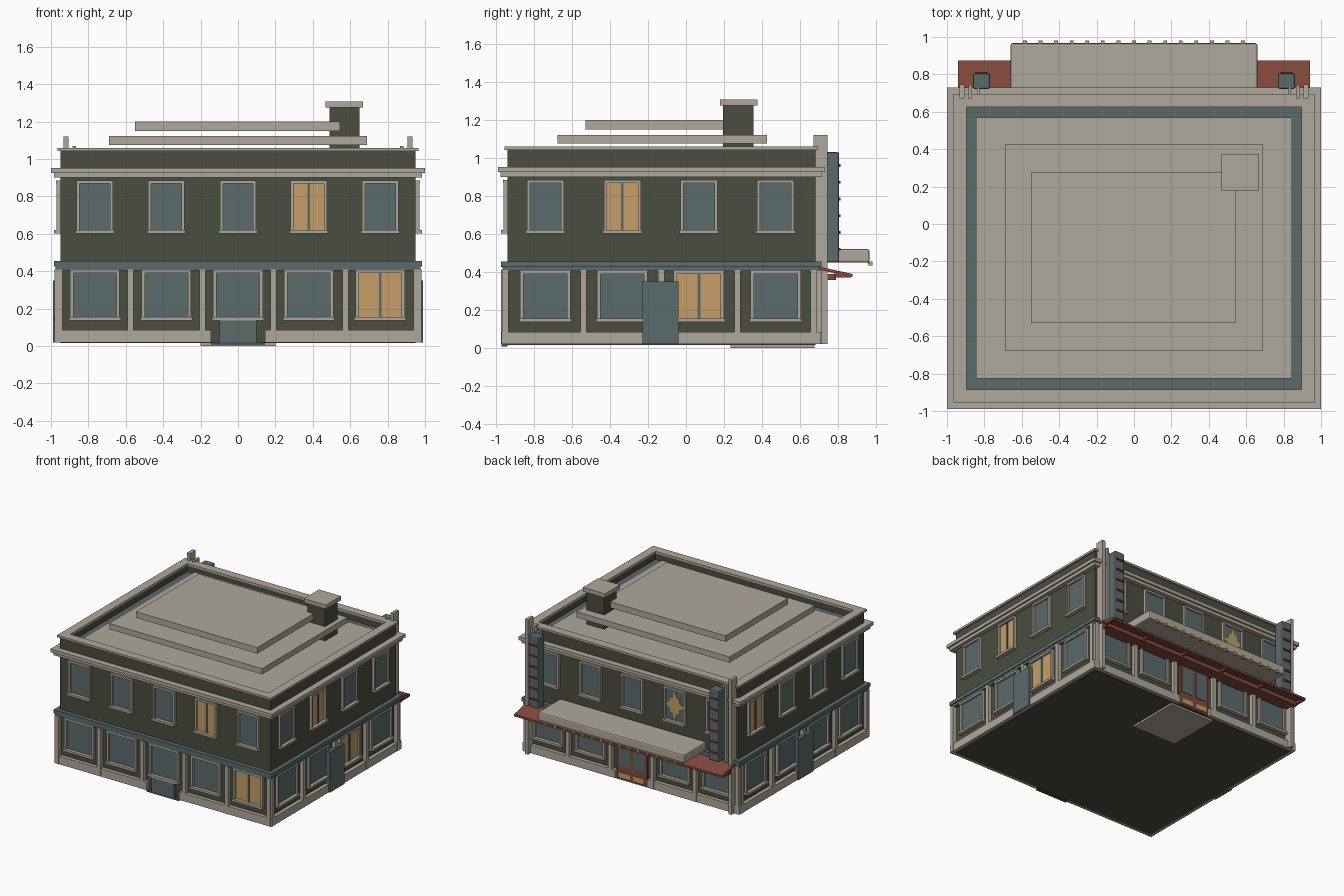
import bpy, bmesh, math
from mathutils import Matrix, Vector

if "Cube" in bpy.data.objects:
    bpy.data.objects.remove(bpy.data.objects["Cube"])

COL = {"stone": (0.43, 0.395, 0.33), "dark_green": (0.068, 0.075, 0.05),
       "slate_teal": (0.105, 0.147, 0.147), "amber": (0.56, 0.34, 0.135),
       "brick_red": (0.225, 0.065, 0.045), "bright_red": (0.30, 0.02, 0.025)}
MATS = {}
for n, c in COL.items():
    MATS[n] = bpy.data.materials.new(n)
    MATS[n].diffuse_color = (*c, 1)

parts = {}


def bm_for(name, mat):
    return parts.setdefault(name, (bmesh.new(), mat))[0]


def box(name, mat, x0, x1, y0, y1, z0, z1):
    m = Matrix.Translation(((x0 + x1) / 2, (y0 + y1) / 2, (z0 + z1) / 2)) @ \
        Matrix.Diagonal((abs(x1 - x0), abs(y1 - y0), abs(z1 - z0), 1))
    bmesh.ops.create_cube(bm_for(name, mat), size=1, matrix=m)


def prism(name, mat, pts, axis, a, b):
    """Extrude a 2D profile along x (points are y,z) or y (points are x,z)."""
    bm = bm_for(name, mat)
    mk = (lambda p, t: (t, p[0], p[1])) if axis == 'x' else (lambda p, t: (p[0], t, p[1]))
    lo, hi = [[bm.verts.new(mk(p, t)) for p in pts] for t in (a, b)]
    fs = [bm.faces.new(lo), bm.faces.new(hi[::-1])]
    for i in range(len(pts)):
        j = (i + 1) % len(pts)
        fs.append(bm.faces.new((lo[j], lo[i], hi[i], hi[j])))
    bmesh.ops.recalc_face_normals(bm, faces=fs)


# Building footprint
HX, Y0, Y1 = 0.95, -0.94, 0.68


def wall(name, mat, f, u0, u1, z0, z1, d0, d1):
    """Box on a facade: u along the wall, d outward from it."""
    if f == 'F':
        box(name, mat, u0, u1, Y0 - d1, Y0 - d0, z0, z1)
    elif f == 'B':
        box(name, mat, u0, u1, Y1 + d0, Y1 + d1, z0, z1)
    elif f == 'R':
        box(name, mat, HX + d0, HX + d1, u0, u1, z0, z1)
    else:
        box(name, mat, -HX - d1, -HX - d0, u0, u1, z0, z1)


def layer(name, mat, o, z0, z1):
    box(name, mat, -HX - o, HX + o, Y0 - o, Y1 + o, z0, z1)


def ring(name, mat, o, i, z0, z1):
    box(name, mat, -HX - o, HX + o, Y0 - o, Y0 + i, z0, z1)
    box(name, mat, -HX - o, HX + o, Y1 - i, Y1 + o, z0, z1)
    for s in (-1, 1):
        box(name, mat, s * (HX - i), s * (HX + o), Y0 + i, Y1 - i, z0, z1)


# Main mass, belt, cornice and parapet
layer("main_walls", "dark_green", 0, 0.015, 0.98)
layer("belt_course", "slate_teal", 0.026, 0.405, 0.425)
layer("belt_course", "slate_teal", 0.034, 0.425, 0.455)
layer("cornice", "stone", 0.035, 0.90, 0.925)
layer("cornice", "stone", 0.05, 0.925, 0.952)
ring("parapet", "dark_green", 0, 0.05, 0.95, 1.045)
ring("parapet_cap", "stone", 0.015, 0.055, 1.043, 1.06)

# Roof deck, raised slabs and chimney
box("roof_gutter", "slate_teal", -0.9, 0.9, -0.89, 0.63, 0.97, 0.99)
box("roof_deck", "stone", -0.845, 0.845, -0.825, 0.57, 0.98, 1.005)
box("roof_slab_lower", "stone", -0.69, 0.69, -0.675, 0.425, 1.075, 1.122)
box("roof_slab_upper", "stone", -0.55, 0.545, -0.53, 0.275, 1.15, 1.20)
box("chimney", "dark_green", 0.49, 0.65, 0.195, 0.355, 1.0, 1.28)
box("chimney_cap", "stone", 0.468, 0.668, 0.18, 0.375, 1.275, 1.308)

# Plinth, with gaps at the front and back doors
for f in "FB":
    for s in (-1, 1):
        u = sorted((s * 0.145, s * 0.98))
        wall("plinth", "stone", f, u[0], u[1], 0.02, 0.085, 0, 0.03)
for f in "LR":
    wall("plinth", "stone", f, Y0, Y1, 0.02, 0.085, 0, 0.03)

# Pilasters
BAYS = {'F': (-0.955, -0.575, -0.19, 0.19, 0.575, 0.955), 'L': (-0.95, -0.54, -0.13, 0.27, 0.67)}
BAYS['B'], BAYS['R'] = BAYS['F'], BAYS['L']
for f, us in BAYS.items():
    for u in us:
        wall("pilasters", "stone", f, u - 0.016, u + 0.016, 0.02, 0.41, 0, 0.032)


def window(f, u, w, z0, z1, t, lit):
    """Frame, sill and pane; lit panes get a centre bar."""
    wall("window_frames", "stone", f, u - w / 2, u - w / 2 + t, z0, z1, 0, 0.02)
    wall("window_frames", "stone", f, u + w / 2 - t, u + w / 2, z0, z1, 0, 0.02)
    wall("window_frames", "stone", f, u - w / 2, u + w / 2, z1 - t, z1, 0, 0.024)
    wall("window_sills", "stone", f, u - w / 2 - 0.006, u + w / 2 + 0.006, z0 - 0.003, z0 + 0.015, 0, 0.033)
    g = ("lit_panes", "amber") if lit else ("window_panes", "slate_teal")
    wall(*g, f, u - w / 2 + t, u + w / 2 - t, z0 + 0.01, z1 - t, 0, 0.006)
    if lit:
        wall("window_bars", "slate_teal", f, u - 0.007, u + 0.007, z0 + 0.015, z1 - t, 0, 0.012)


COLS = {'F': (-0.765, -0.383, 0, 0.378, 0.76), 'L': (-0.74, -0.335, 0.068, 0.472)}
COLS['B'], COLS['R'] = COLS['F'], COLS['L']
LIT_UP = {('F', 3), ('R', 1), ('L', 3)}
LIT_LOW = {('F', 4), ('R', 2)}
for f, us in COLS.items():
    for i, u in enumerate(us):
        window(f, u, 0.195, 0.605, 0.885, 0.016, (f, i) in LIT_UP)
        if (f, i) != ('B', 2):
            window(f, u, 0.265, 0.14, 0.408, 0.018, (f, i) in LIT_LOW)

# Diamond light in one rear window
dc = (-0.383, 0.745)
pts = []
for k in range(16):
    r = 0.125 if k % 4 == 0 else (0.085 if k % 2 == 0 else 0.072)
    a = math.pi / 2 + k * math.pi / 8
    pts.append((dc[0] + 0.66 * r * math.cos(a), dc[1] + r * math.sin(a)))
prism("diamond_light", "amber", pts, 'y', Y1 + 0.004, Y1 + 0.012)

# Front door and step
wall("front_door", "slate_teal", 'F', -0.1, 0.1, 0.02, 0.137, 0, 0.03)
wall("front_step", "dark_green", 'F', -0.145, 0.145, 0.008, 0.022, 0, 0.03)
# Side doors
for f in "LR":
    wall("side_doors", "slate_teal", f, -0.23, -0.04, 0.02, 0.35, 0, 0.04)

# Rear entrance
wall("rear_door", "brick_red", 'B', -0.135, 0.135, 0.02, 0.37, 0, 0.018)
for s in (-1, 1):
    a, b = sorted((s * 0.015, s * 0.115))
    wall("rear_door_glass", "slate_teal", 'B', a, b, 0.13, 0.34, 0.015, 0.022)
    wall("rear_door_kickplates", "amber", 'B', a, b, 0.035, 0.075, 0.015, 0.024)
box("entrance_floor", "stone", -0.2, 0.2, 0.235, 0.675, 0.0, 0.018)

# Red awning with beam and ribs
prism("awning", "brick_red", [(0.68, 0.432), (0.875, 0.39), (0.875, 0.374), (0.68, 0.416)], 'x', -0.94, 0.94)
box("awning_beam", "brick_red", -0.93, 0.93, 0.68, 0.79, 0.358, 0.39)
for u in (-0.93, -0.56, -0.19, 0.19, 0.56, 0.93):
    prism("awning_ribs", "brick_red", [(0.78, 0.405), (0.868, 0.386), (0.868, 0.37), (0.78, 0.37)],
          'x', u - 0.01, u + 0.01)

# Canopy with a row of bulbs
box("canopy", "stone", -0.66, 0.66, 0.68, 0.965, 0.45, 0.52)
box("canopy_trim", "amber", -0.65, 0.65, 0.955, 0.969, 0.445, 0.455)
for k in range(15):
    u = (k - 7) * 0.0833
    box("canopy_bulbs", "amber", u - 0.01, u + 0.01, 0.96, 0.98, 0.433, 0.455)

# Corner fins and upright signs, mirrored
for s in (-1, 1):
    box("tall_fins", "stone", s * 0.905, s * 0.932, 0.672, 0.745, 0.02, 1.12)
    box("short_fins", "stone", s * 0.865, s * 0.885, 0.67, 0.742, 0.43, 1.07)
    box("short_fins", "stone", s * 0.825, s * 0.84, 0.68, 0.738, 0.45, 1.04)
    n = "left_sign" if s < 0 else "right_sign"
    box(n, "slate_teal", s * 0.77, s * 0.86, 0.722, 0.806, 0.45, 1.03)
    for k in range(6):
        z = 0.52 + k * 0.088
        box("sign_stripes", "bright_red", s * 0.782, s * 0.848, 0.80, 0.814, z - 0.007, z + 0.007)

# Turn every part into an object
for name, (bm, mat) in parts.items():
    me = bpy.data.meshes.new(name)
    bm.to_mesh(me)
    bm.free()
    me.materials.append(MATS[mat])
    ob = bpy.data.objects.new(name, me)
    bpy.context.collection.objects.link(ob)
    if name in ("canopy", "left_sign", "right_sign"):
        bv = ob.modifiers.new("soft_edges", 'BEVEL')
        bv.width, bv.segments = 0.01, 2

for m in bpy.data.materials:
    if m.users and not m.is_grease_pencil:
        m.use_nodes = True
        m.node_tree.nodes["Principled BSDF"].inputs["Base Color"].default_value = m.diffuse_color
